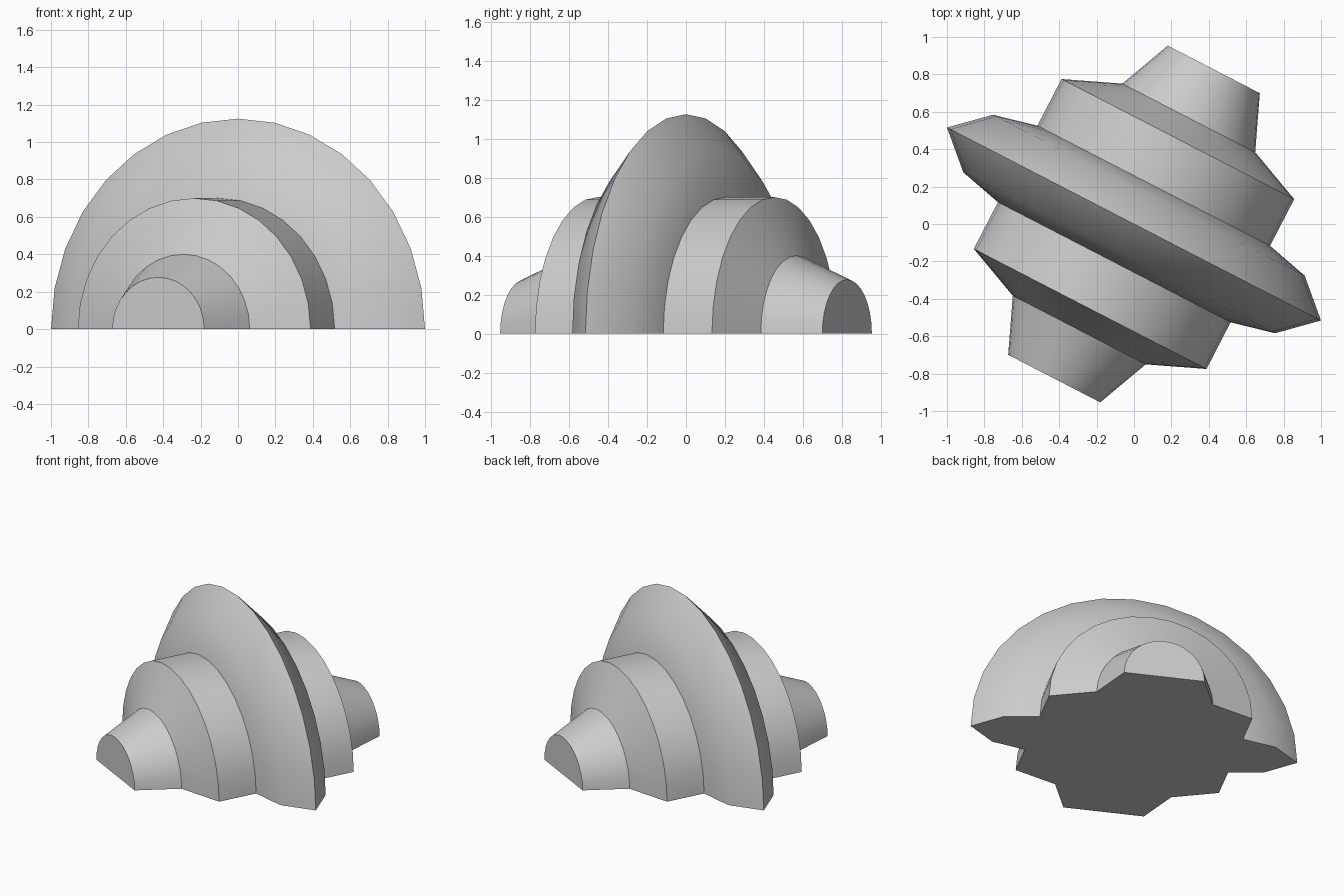
import bpy, bmesh, math
from mathutils import Matrix, Vector

cube = bpy.data.objects.get("Cube")
if cube:
    bpy.data.objects.remove(cube, do_unlink=True)

grey = bpy.data.materials.new("plain grey")
grey.use_nodes = True
grey.diffuse_color = (0.6, 0.6, 0.6, 1)
grey.node_tree.nodes["Principled BSDF"].inputs["Base Color"].default_value = grey.diffuse_color

# Half profile as (distance along axis, radius), from the end cap to the central rim
half = [(0.93, 0.277), (0.638, 0.4), (0.511, 0.7), (0.23, 0.7), (0.173, 0.938)]
profile = half + [(0, 1.125)] + [(-s, r) for s, r in reversed(half)]
STEPS = 16
TURN = math.radians(-27.3)

# Half-turned body: sweep the profile over the ground by 180 degrees about y
bm = bmesh.new()
rings = []
for i in range(STEPS + 1):
    a = math.pi * i / STEPS
    rings.append([bm.verts.new((r * math.cos(a), s, r * math.sin(a))) for s, r in profile])
for near, far in zip(rings, rings[1:]):
    for j in range(len(profile) - 1):
        bm.faces.new((near[j], near[j + 1], far[j + 1], far[j]))

# Half-disc end caps and the flat underside
for end in (0, -1):
    bm.faces.new([ring[end] for ring in rings])
bm.faces.new(rings[0] + rings[-1][::-1])
bmesh.ops.recalc_face_normals(bm, faces=bm.faces)
bmesh.ops.rotate(bm, verts=bm.verts, cent=Vector(), matrix=Matrix.Rotation(TURN, 3, "Z"))

mesh = bpy.data.meshes.new("stepped_half_spindle")
bm.to_mesh(mesh)
bm.free()
mesh.materials.append(grey)
body = bpy.data.objects.new("stepped_half_spindle", mesh)
bpy.context.collection.objects.link(body)

# Smooth around the turn, crisp at the steps
bpy.ops.object.select_all(action="DESELECT")
body.select_set(True)
bpy.context.view_layer.objects.active = body
bpy.ops.object.shade_smooth_by_angle(angle=math.radians(35))
